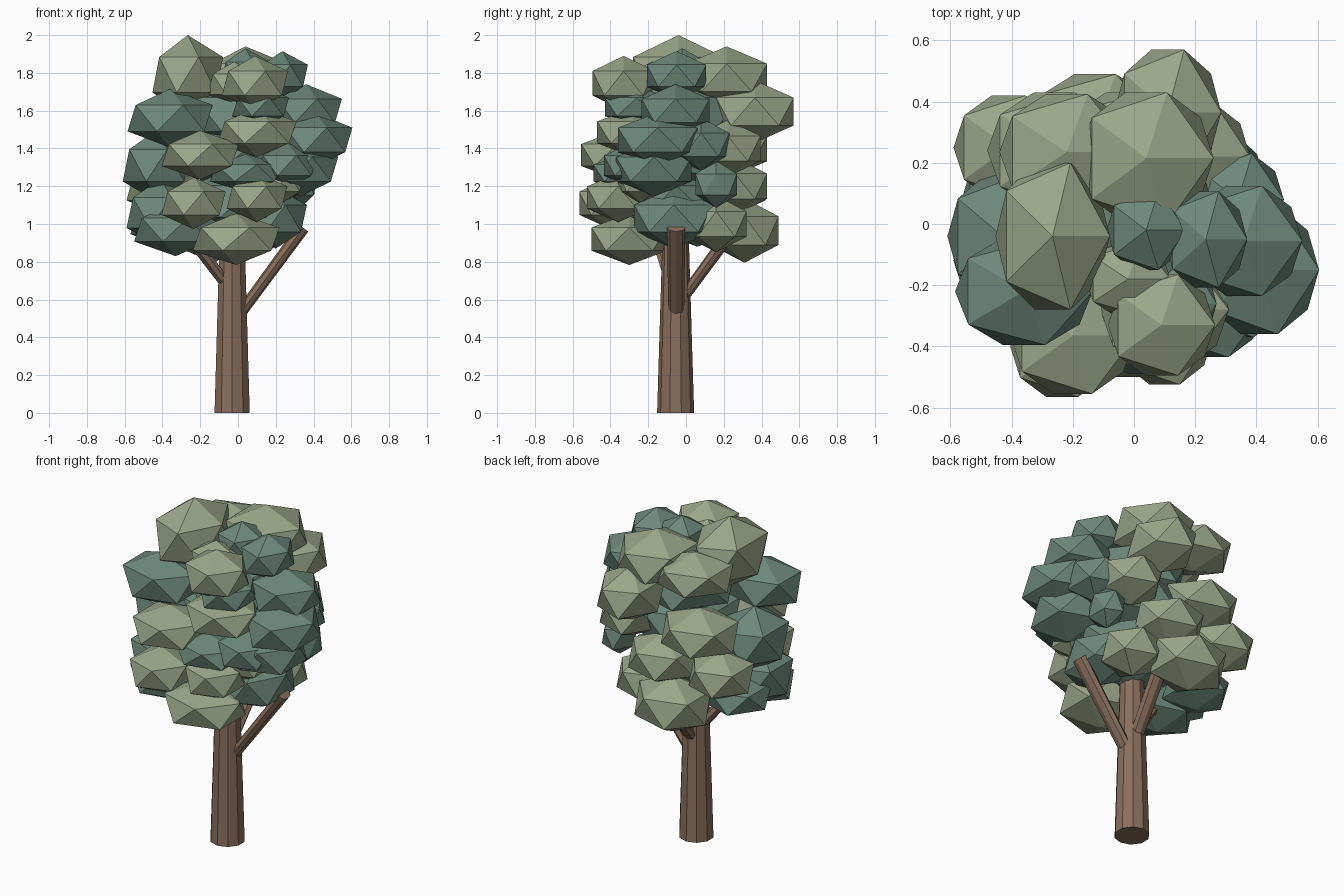
import bpy, bmesh
from mathutils import Vector


def material(name, rgb):
    m = bpy.data.materials.new(name)
    m.diffuse_color = (*rgb, 1)
    return m


BARK = material("brown_bark", (0.250, 0.158, 0.108))
SAGE = material("sage_leaves", (0.325, 0.385, 0.255))
PINE = material("blue_green_leaves", (0.155, 0.250, 0.200))


def finish(bm, name, mat):
    bmesh.ops.recalc_face_normals(bm, faces=bm.faces)
    me = bpy.data.meshes.new(name)
    bm.to_mesh(me)
    bm.free()
    me.materials.append(mat)
    ob = bpy.data.objects.new(name, me)
    bpy.context.collection.objects.link(ob)
    return ob


def limb(name, a, b, r1, r2, sides, flat=1.0):
    """Tapered faceted limb from a to b, optionally flattened."""
    a, b = Vector(a), Vector(b)
    bm = bmesh.new()
    bmesh.ops.create_cone(bm, cap_ends=True, segments=sides, radius1=r1,
                          radius2=r2, depth=(b - a).length)
    rot = (b - a).to_track_quat('Z', 'Y')
    for v in bm.verts:
        v.co.y *= flat
        v.co = rot @ v.co + (a + b) / 2
    return finish(bm, name, BARK)


def leaf_clump(name, x, y, z, hx, hy, hz, mat):
    """Upright icosahedron stretched to the given half sizes."""
    bm = bmesh.new()
    bmesh.ops.create_icosphere(bm, subdivisions=1, radius=1)
    half = [max(abs(v.co[i]) for v in bm.verts) for i in range(3)]
    for v in bm.verts:
        v.co = Vector((x + v.co.x * hx / half[0], y + v.co.y * hy / half[1],
                       z + v.co.z * hz / half[2]))
    return finish(bm, name, mat)


# Trunk and branches
limb("trunk", (-0.031, -0.055, 0), (-0.031, -0.055, 1.25), 0.098, 0.06, 10)
limb("branch_right", (0.0, -0.052, 0.51), (0.345, -0.052, 0.98), 0.042, 0.048, 8, 0.7)
limb("branch_back", (-0.03, -0.03, 0.59), (0.0, 0.27, 1.0), 0.042, 0.048, 8, 0.7)
limb("branch_left", (-0.07, -0.07, 0.69), (-0.31, -0.17, 1.01), 0.042, 0.048, 8, 0.7)

# Leaf clumps: centre x, y, z, then half sizes in x, y, z
sage_clumps = [
    # front
    (0.09, -0.33, 1.745, 0.175, 0.165, 0.145), (0.10, -0.28, 1.485, 0.21, 0.19, 0.13),
    (-0.20, -0.365, 1.365, 0.205, 0.19, 0.13), (-0.235, -0.40, 1.11, 0.17, 0.165, 0.137),
    (-0.01, -0.30, 0.92, 0.23, 0.20, 0.137), (0.10, -0.36, 1.14, 0.16, 0.165, 0.13),
    (0.23, -0.24, 1.22, 0.12, 0.12, 0.11),
    # crown
    (-0.266, -0.04, 1.79, 0.187, 0.24, 0.21), (0.04, 0.215, 1.775, 0.22, 0.215, 0.165),
    (-0.02, -0.18, 1.74, 0.14, 0.12, 0.12), (-0.22, 0.235, 1.745, 0.22, 0.19, 0.13),
    # back
    (0.11, 0.365, 1.595, 0.175, 0.205, 0.165), (-0.26, 0.24, 1.40, 0.22, 0.19, 0.15),
    (-0.41, 0.25, 1.19, 0.18, 0.17, 0.145), (-0.127, 0.31, 0.965, 0.22, 0.18, 0.17),
    (0.21, 0.22, 1.40, 0.17, 0.175, 0.15), (0.15, 0.16, 1.0, 0.165, 0.16, 0.15),
    (-0.03, 0.26, 1.20, 0.20, 0.17, 0.15),
]
pine_clumps = [
    # left
    (-0.36, -0.22, 1.56, 0.225, 0.175, 0.155), (-0.43, -0.04, 1.31, 0.18, 0.20, 0.19),
    (-0.41, -0.12, 1.06, 0.18, 0.18, 0.18), (-0.39, 0.06, 1.0, 0.18, 0.18, 0.12),
    (-0.33, -0.20, 0.97, 0.22, 0.17, 0.14),
    # right
    (0.235, -0.05, 1.785, 0.135, 0.157, 0.13), (0.36, -0.055, 1.60, 0.19, 0.18, 0.14),
    (0.41, -0.15, 1.445, 0.195, 0.21, 0.145), (0.33, -0.17, 1.29, 0.20, 0.20, 0.145),
    (0.26, -0.28, 1.31, 0.16, 0.155, 0.12), (0.33, 0.16, 1.21, 0.09, 0.11, 0.125),
    (0.20, -0.065, 1.03, 0.165, 0.21, 0.16), (0.34, 0.08, 1.42, 0.15, 0.15, 0.14),
    # centre
    (0.04, -0.02, 1.80, 0.13, 0.13, 0.13), (0.0, -0.05, 1.12, 0.30, 0.28, 0.19),
    (0.0, 0.0, 1.36, 0.30, 0.28, 0.20), (0.0, 0.0, 1.58, 0.28, 0.26, 0.20),
    (0.04, -0.34, 1.27, 0.19, 0.15, 0.10), (0.12, -0.26, 1.62, 0.15, 0.17, 0.11),
]
for label, mat, clumps in (("sage_leaf_clump", SAGE, sage_clumps),
                           ("blue_green_leaf_clump", PINE, pine_clumps)):
    for i, c in enumerate(clumps):
        leaf_clump(f"{label}_{i + 1}", *c, mat)
